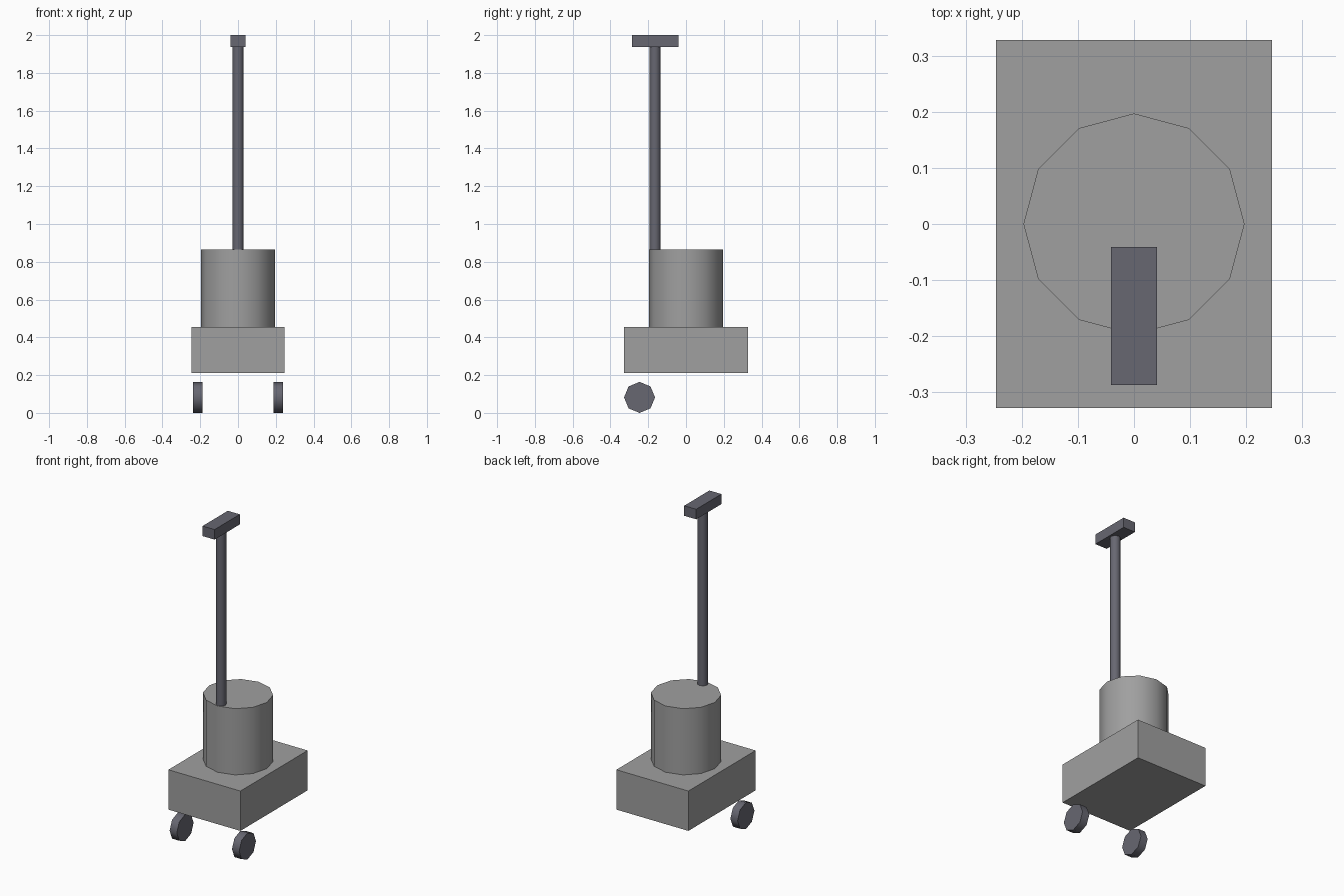
import bpy
from math import radians

cube = bpy.data.objects.get("Cube")
if cube:
    bpy.data.objects.remove(cube, do_unlink=True)


def material(name, colour):
    mat = bpy.data.materials.new(name)
    mat.use_nodes = True
    mat.diffuse_color = colour
    mat.node_tree.nodes["Principled BSDF"].inputs["Base Color"].default_value = colour
    return mat


grey = material("mid grey", (0.35, 0.35, 0.35, 1))
dark = material("dark slate", (0.135, 0.135, 0.165, 1))


def finish(name, mat):
    obj = bpy.context.object
    obj.name = name
    obj.data.materials.append(mat)
    return obj


def box(name, size, centre, mat):
    bpy.ops.mesh.primitive_cube_add(size=1, location=centre)
    obj = finish(name, mat)
    obj.scale = size
    bpy.ops.object.transform_apply(location=False, rotation=False, scale=True)


def cylinder(name, sides, radius, depth, centre, mat, rotation=(0, 0, 0)):
    bpy.ops.mesh.primitive_cylinder_add(vertices=sides, radius=radius, depth=depth,
                                        location=centre, rotation=rotation)
    finish(name, mat)
    bpy.ops.object.shade_smooth_by_angle(angle=radians(50))


# Body: rectangular base with a round tank on top
box("base", (0.492, 0.656, 0.246), (0, 0, 0.333), grey)
cylinder("tank", 12, 0.197, 0.41, (0, 0, 0.66), grey)

# Upright pole and its grip
cylinder("pole", 8, 0.03, 1.085, (0, -0.164, 1.4), dark)
box("grip", (0.082, 0.246, 0.062), (0, -0.164, 1.969), dark)

# Pair of wheels below the front corners
for side, x in (("left", 0.213), ("right", -0.213)):
    cylinder(side + "_wheel", 8, 0.082, 0.049, (x, -0.246, 0.082), dark,
             (0, radians(90), 0))
